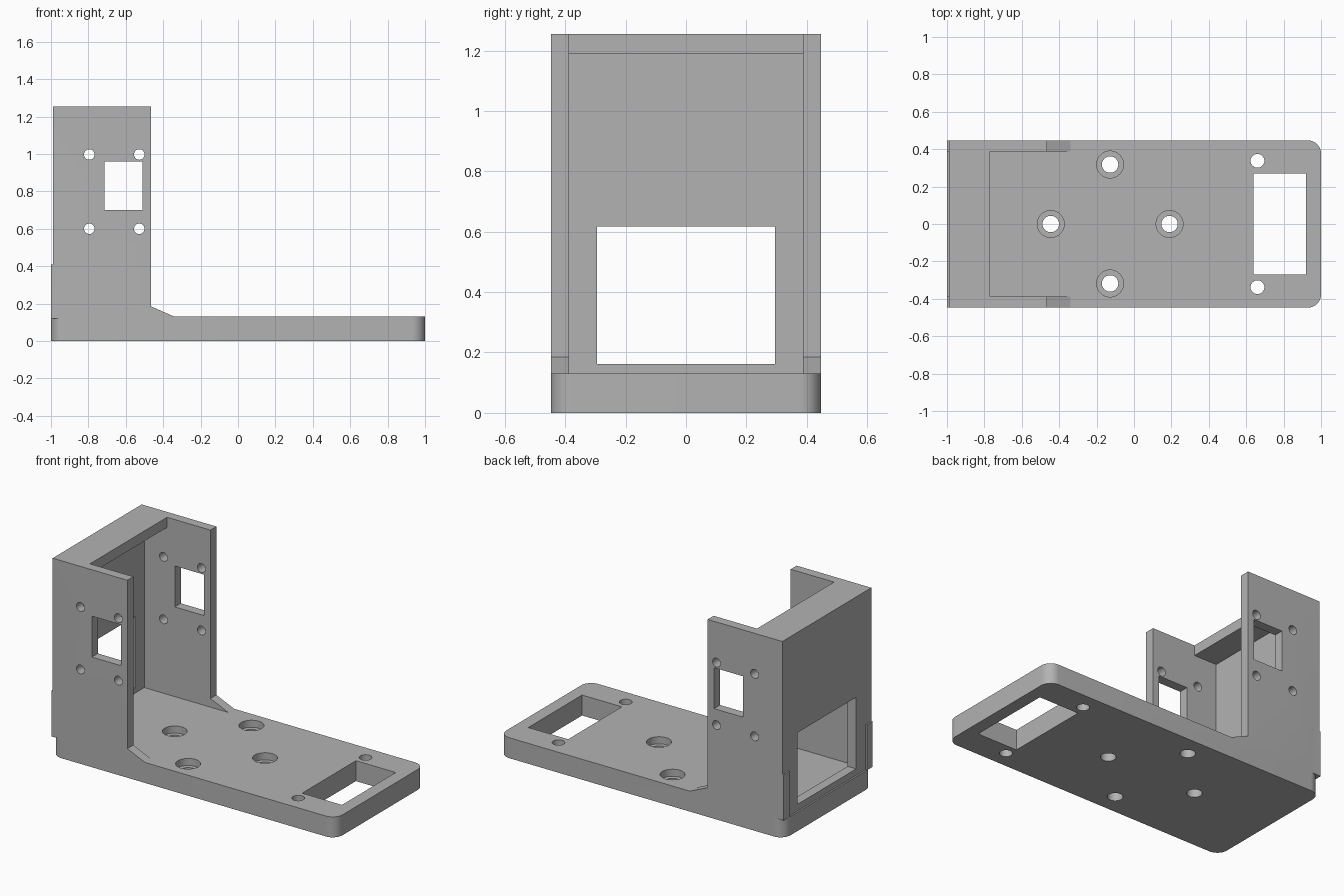
import bpy, bmesh, math
from mathutils import Vector

cube = bpy.data.objects.get("Cube")
if cube:
    bpy.data.objects.remove(cube, do_unlink=True)

# One grey material
grey = bpy.data.materials.new("plain grey")
grey.use_nodes = True
COLOUR = (0.45, 0.45, 0.45, 1)
grey.diffuse_color = COLOUR
grey.node_tree.nodes["Principled BSDF"].inputs["Base Color"].default_value = COLOUR

# Main dimensions
HALF, WALL = 0.447, 0.06
INNER = HALF - WALL
BACK, FRONT, TOP = -0.99, -0.465, 1.255
LEDGE, DECK = 0.12, 0.13


def prism(name, points, direction):
    """Extrude a closed outline of 3D points along a direction."""
    bm = bmesh.new()
    face = bm.faces.new([bm.verts.new(p) for p in points])
    grown = bmesh.ops.extrude_face_region(bm, geom=[face])["geom"]
    verts = [g for g in grown if isinstance(g, bmesh.types.BMVert)]
    bmesh.ops.translate(bm, verts=verts, vec=Vector(direction))
    bmesh.ops.recalc_face_normals(bm, faces=bm.faces)
    mesh = bpy.data.meshes.new(name)
    bm.to_mesh(mesh)
    bm.free()
    mesh.materials.append(grey)
    obj = bpy.data.objects.new(name, mesh)
    bpy.context.collection.objects.link(obj)
    return obj


def box(name, x, y, z):
    outline = [(x[0], y[0], z[0]), (x[1], y[0], z[0]), (x[1], y[1], z[0]), (x[0], y[1], z[0])]
    return prism(name, outline, (0, 0, z[1] - z[0]))


def circle(radius, count=32):
    return [(radius * math.cos(math.tau * i / count), radius * math.sin(math.tau * i / count))
            for i in range(count)]


def combine(body, tool, operation):
    """Apply one boolean step and discard its tool."""
    tool.hide_render = True
    mod = body.modifiers.new("step", "BOOLEAN")
    mod.operation, mod.solver, mod.object = operation, "EXACT", tool
    bpy.context.view_layer.objects.active = body
    bpy.ops.object.modifier_apply(modifier=mod.name)
    bpy.data.objects.remove(tool, do_unlink=True)


def drill_down(body, x, y, radius, z0=-0.1):
    outline = [(x + a, y + b, z0) for a, b in circle(radius)]
    combine(body, prism("drill", outline, (0, 0, 0.5)), "DIFFERENCE")


# Base plate with rounded corners
R = 0.07
outline = []
for i, (sx, sy) in enumerate([(1, 1), (-1, 1), (-1, -1), (1, -1)]):
    for k in range(13):
        a = math.pi / 2 * (i + k / 12)
        outline.append((sx * (1 - R) + R * math.cos(a), sy * (HALF - R) + R * math.sin(a), 0))
body = prism("motor_bracket", outline, (0, 0, DECK))
combine(body, box("ledge_cut", (-1.1, BACK), (-1, 1), (LEDGE, 1)), "DIFFERENCE")

# Side walls with sloped feet, and the rear guide rails
side = [(BACK, LEDGE), (-0.34, LEDGE), (-0.34, DECK), (FRONT, 0.185), (FRONT, TOP), (BACK, TOP)]
for y in (-HALF, INNER):
    combine(body, prism("side_wall", [(x, y, z) for x, z in side], (0, WALL, 0)), "UNION")
    combine(body, box("rear_rail", (-1, BACK), (y, y + WALL), (LEDGE, 0.41)), "UNION")

# Back wall and top shelf
combine(body, box("back_wall", (BACK, -0.93), (-INNER, INNER), (LEDGE, TOP)), "UNION")
combine(body, box("top_shelf", (-0.93, -0.77), (-INNER, INNER), (1.19, TOP)), "UNION")

# Rectangular openings
combine(body, box("back_window", (-1.1, -0.9), (-0.295, 0.295), (0.162, 0.617)), "DIFFERENCE")
combine(body, box("side_windows", (-0.715, -0.51), (-1, 1), (0.70, 0.96)), "DIFFERENCE")
combine(body, box("base_window", (0.64, 0.92), (-0.27, 0.27), (-0.1, 0.3)), "DIFFERENCE")

# Screw holes through both side walls
for x in (-0.795, -0.528):
    for z in (0.60, 0.997):
        ring = [(x + a, -1, z + b) for a, b in circle(0.028)]
        combine(body, prism("drill", ring, (0, 2, 0)), "DIFFERENCE")

# Counterbored holes and small end holes in the base
for x, y in [(-0.445, 0), (0.19, 0), (-0.128, 0.318), (-0.128, -0.318)]:
    drill_down(body, x, y, 0.072, DECK - 0.045)
    drill_down(body, x, y, 0.044)
for y in (-0.338, 0.338):
    drill_down(body, 0.66, y, 0.037)

# Merge flat neighbours, then smooth only the rounded surfaces
bm = bmesh.new()
bm.from_mesh(body.data)
bmesh.ops.remove_doubles(bm, verts=bm.verts, dist=0.0001)
bmesh.ops.dissolve_limit(bm, angle_limit=0.01, verts=bm.verts, edges=bm.edges)
bm.to_mesh(body.data)
bm.free()
bpy.ops.object.select_all(action="DESELECT")
body.select_set(True)
bpy.context.view_layer.objects.active = body
bpy.ops.object.shade_smooth_by_angle(angle=math.radians(20))
